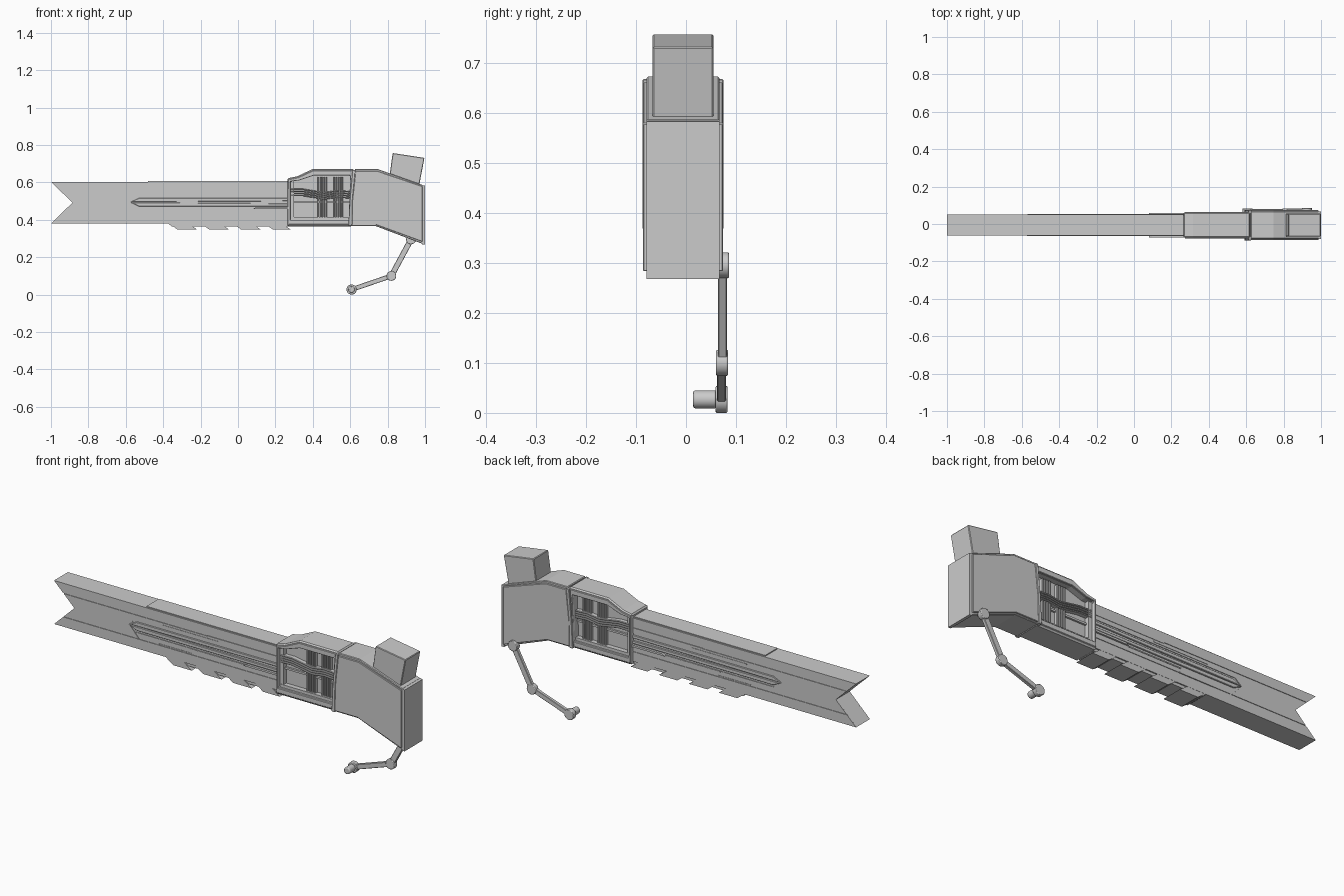
import bpy, bmesh, math
from mathutils import Vector

if "Cube" in bpy.data.objects:
    bpy.data.objects.remove(bpy.data.objects["Cube"])

CY = -0.006  # centre plane of the body (the crank sticks out at the back)


def finish(name, bm, bevel=0.0, segs=1):
    bmesh.ops.recalc_face_normals(bm, faces=bm.faces)
    me = bpy.data.meshes.new(name)
    bm.to_mesh(me)
    bm.free()
    ob = bpy.data.objects.new(name, me)
    bpy.context.collection.objects.link(ob)
    if bevel:
        m = ob.modifiers.new("bevel", "BEVEL")
        m.width, m.segments, m.limit_method = bevel, segs, "ANGLE"
    return ob


def prism(name, pts, y0, y1, bevel=0.0, segs=1):
    """Extrude an x/z outline from y0 to y1."""
    bm = bmesh.new()
    a = [bm.verts.new((x, y0, z)) for x, z in pts]
    b = [bm.verts.new((x, y1, z)) for x, z in pts]
    bm.faces.new(a)
    bm.faces.new(b[::-1])
    for i in range(len(pts)):
        j = (i + 1) % len(pts)
        bm.faces.new((a[i], b[i], b[j], a[j]))
    return finish(name, bm, bevel, segs)


def ring(name, outer, inner, y0, y1, bevel=0.0):
    """Extruded frame between two outlines of equal point count."""
    bm = bmesh.new()
    loops = [[bm.verts.new((x, y, z)) for x, z in p]
             for p, y in ((outer, y0), (outer, y1), (inner, y1), (inner, y0))]
    n = len(outer)
    for k in range(4):
        p, q = loops[k], loops[(k + 1) % 4]
        for i in range(n):
            j = (i + 1) % n
            bm.faces.new((p[i], p[j], q[j], q[i]))
    return finish(name, bm, bevel)


def both(name, pts, d0, d1, bevel=0.0):
    """The same plate on the front and the back side."""
    prism(name + "_front", pts, CY - d1, CY - d0, bevel)
    prism(name + "_back", pts, CY + d0, CY + d1, bevel)


def box(x0, x1, z0, z1):
    return [(x0, z0), (x1, z0), (x1, z1), (x0, z1)]


def disc(name, x, z, r, y0, y1, bevel=0.003):
    pts = [(x + r * math.cos(t * math.tau / 28), z + r * math.sin(t * math.tau / 28)) for t in range(28)]
    ob = prism(name, pts, y0, y1, bevel, 2)
    bpy.ops.object.select_all(action="DESELECT")
    ob.select_set(True)
    bpy.context.view_layer.objects.active = ob
    bpy.ops.object.shade_smooth_by_angle(angle=math.radians(35))


def bar(name, p, q, w, y0, y1):
    p, q = Vector(p), Vector(q)
    d = (q - p).normalized()
    n = Vector((-d.y, d.x)) * w / 2
    prism(name, [tuple(v) for v in (p + n, q + n, q - n, p - n)], y0, y1, 0.002)


# Barrel with forked muzzle, split into a core and slightly raised side skins
prism("barrel", [(-1, 0.38), (0.3, 0.38), (0.3, 0.603), (-1, 0.603), (-0.885, 0.4915)], CY - 0.053, CY + 0.053)
both("barrel_upper_skin", [(-0.95, 0.554), (0.27, 0.554), (0.27, 0.603), (-1, 0.603)], 0.053, 0.056)
both("barrel_lower_skin", [(-1, 0.38), (0.27, 0.38), (0.27, 0.43), (-0.948, 0.43)], 0.053, 0.056)
both("barrel_middle_skin", [(-0.944, 0.434), (-0.52, 0.434), (-0.575, 0.495), (-0.54, 0.525), (0.27, 0.525),
                            (0.27, 0.55), (-0.945, 0.55), (-0.885, 0.4915)], 0.053, 0.056)
both("barrel_belly_skin", [(-0.51, 0.434), (0.27, 0.434), (0.27, 0.462), (-0.535, 0.462)], 0.053, 0.056)
prism("barrel_top_rib", box(-0.48, 0.3, 0.6, 0.608), CY - 0.05, CY + 0.05)

# Long side rails and thin trim strips
both("long_rail_upper", [(-0.575, 0.495), (0.27, 0.5), (0.27, 0.516), (-0.53, 0.516)], 0.05, 0.059, 0.002)
both("long_rail_lower", [(-0.575, 0.493), (-0.53, 0.472), (0.27, 0.472), (0.27, 0.487)], 0.05, 0.059, 0.002)
for i, (x0, x1, z) in enumerate([(-0.38, -0.07, 0.537), (-0.13, 0.27, 0.55), (-0.41, -0.22, 0.436), (-0.23, 0.08, 0.458)]):
    both(f"trim_strip_{i}", box(x0, x1, z - 0.003, z + 0.003), 0.052, 0.058)
both("rear_side_bar", [(0.08, 0.458), (0.28, 0.458), (0.28, 0.468), (0.095, 0.468)], 0.05, 0.065)

# Slanted plates under the barrel
prism("belly_strip", [(-0.375, 0.382), (-0.355, 0.365), (0.27, 0.365), (0.27, 0.382)], CY - 0.05, CY + 0.05)
for i in range(4):
    x = -0.37 + i * 0.17
    e = x + 0.105 if i < 3 else 0.235
    prism(f"belly_plate_{i}", [(x, 0.381), (e, 0.381), (e + 0.045, 0.349), (x + 0.045, 0.349)], CY - 0.055, CY + 0.055)

# Open receiver frame with window
outer = [(0.265, 0.365), (0.61, 0.365), (0.62, 0.672), (0.4, 0.672), (0.315, 0.632), (0.265, 0.622)]
inner = [(0.28, 0.4), (0.592, 0.4), (0.6, 0.637), (0.405, 0.637), (0.325, 0.61), (0.28, 0.605)]
ring("receiver_frame", outer, inner, CY - 0.067, CY + 0.067, 0.006)
prism("receiver_core", inner, CY - 0.03, CY + 0.03)
for s, side in ((-1, "front"), (1, "back")):
    y0, y1 = sorted((CY + s * 0.062, CY + s * 0.071))
    lip = [(x + (0.44 - x) * 0.04, z + (0.52 - z) * 0.06) for x, z in outer]
    ring("window_lip_" + side, lip, inner, y0, y1, 0.002)
both("window_sill", box(0.28, 0.592, 0.395, 0.415), 0.02, 0.055)

# Ribbed coils and cables inside the window
for c, x0 in enumerate((0.425, 0.51)):
    for k in range(4):
        x = x0 + k * 0.014
        both(f"coil_rib_{c}_{k}", box(x, x + 0.009, 0.405, 0.63), 0.025, 0.047, 0.002)
for k in range(4):
    z = 0.526 + k * 0.011
    cable = [(0.28, z), (0.35, z), (0.46, z - 0.018), (0.53, z - 0.008), (0.595, z - 0.012)]
    both(f"cable_{k}", cable + [(x, zz + 0.007) for x, zz in cable[::-1]], 0.03, 0.055, 0.002)
both("window_crossbar", box(0.28, 0.595, 0.49, 0.5), 0.025, 0.04)

# Stock body, side panels and butt
stock = [(0.605, 0.367), (0.735, 0.367), (0.99, 0.27), (0.99, 0.585), (0.745, 0.672), (0.625, 0.672), (0.607, 0.5)]
prism("stock", stock, CY - 0.073, CY + 0.073, 0.003)
both("stock_panel", [(x + (0.8 - x) * 0.02, z + (0.48 - z) * 0.06) for x, z in stock], 0.07, 0.08, 0.002)
both("stock_collar", [(0.59, 0.367), (0.61, 0.367), (0.612, 0.5), (0.628, 0.667), (0.612, 0.667), (0.597, 0.5)], 0.06, 0.081, 0.002)
prism("butt_plate", [(0.985, 0.268), (1.0, 0.268), (1.0, 0.582), (0.985, 0.586)], CY - 0.073, CY + 0.073)

# Tilted sight block on top
prism("sight_block", [(0.805, 0.6), (0.966, 0.57), (0.997, 0.731), (0.827, 0.757)], CY - 0.061, CY + 0.061, 0.003)

# Folding crank at the back
A, B, C = (0.925, 0.295), (0.82, 0.1), (0.607, 0.027)
disc("crank_pivot", *A, 0.026, 0.06, 0.086)
disc("crank_elbow", *B, 0.026, 0.06, 0.084)
disc("crank_end", *C, 0.027, 0.059, 0.083)
bar("crank_upper_arm", A, B, 0.03, 0.064, 0.082)
bar("crank_lower_arm", B, C, 0.025, 0.062, 0.08)
disc("crank_handle", *C, 0.018, 0.014, 0.062, 0.005)
